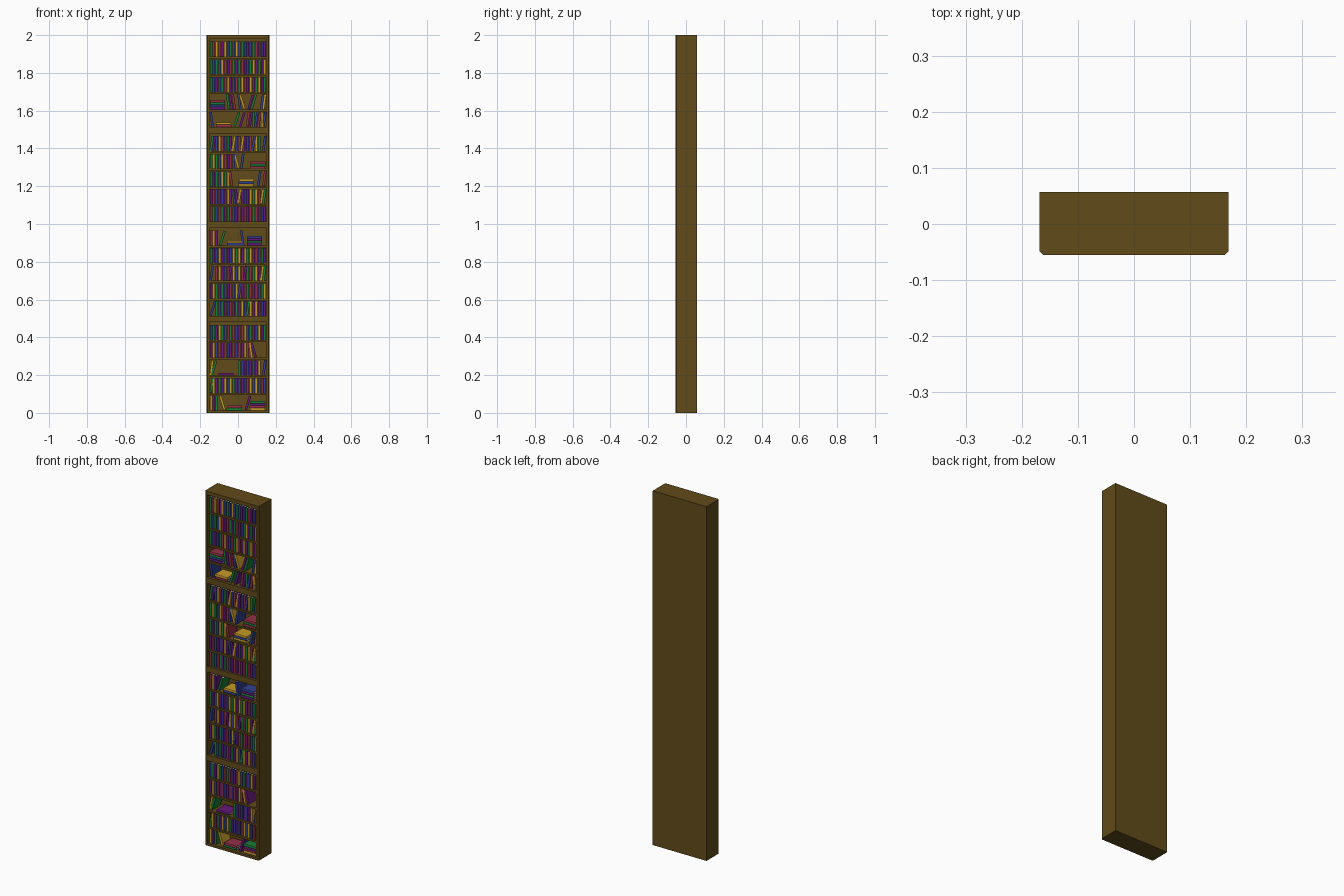
import bpy, bmesh, math, random
from mathutils import Matrix

if "Cube" in bpy.data.objects:
    bpy.data.objects.remove(bpy.data.objects["Cube"])

random.seed(4)
HW, YF, YB = 0.168, -0.055, 0.057        # case half width, front, back
SIDE, CH = 0.017, 0.006                  # side panel thickness, front chamfer
INNER = HW - SIDE
BAY, PITCH, BASE, TOP = 0.5, 0.0933, 0.013, 0.02
BW, BH, BD = 0.0125, 0.079, 0.075        # book thickness, height, depth


def material(name, rgb):
    m = bpy.data.materials.new(name)
    m.diffuse_color = (*rgb, 1)
    m.use_nodes = True
    m.node_tree.nodes["Principled BSDF"].inputs["Base Color"].default_value = m.diffuse_color
    return m


def prism(bm, pts, z0, z1, mat=0):
    """Extrude an (x, y) outline from z0 to z1."""
    f = bm.faces.new([bm.verts.new((x, y, z0)) for x, y in pts])
    out = bmesh.ops.extrude_face_region(bm, geom=[f])["geom"]
    for v in out:
        if isinstance(v, bmesh.types.BMVert):
            v.co.z = z1
    for v in out:
        if isinstance(v, bmesh.types.BMVert):
            for g in v.link_faces:
                g.material_index = mat
    f.material_index = mat


def finish(name, bm, mats):
    bmesh.ops.recalc_face_normals(bm, faces=bm.faces)
    me = bpy.data.meshes.new(name)
    bm.to_mesh(me)
    bm.free()
    for m in mats:
        me.materials.append(m)
    return me


def add(name, mesh, matrix=None):
    ob = bpy.data.objects.new(name, mesh)
    if matrix:
        ob.matrix_world = matrix
    bpy.context.collection.objects.link(ob)
    return ob


def part(name, pts, z0, z1):
    bm = bmesh.new()
    prism(bm, pts, z0, z1)
    add(name, finish(name, bm, [wood]))


def rect(x0, x1, y0, y1):
    return [(x0, y0), (x1, y0), (x1, y1), (x0, y1)]


wood = material("wood", (0.12, 0.07, 0.01))
paper = material("paper", (0.55, 0.52, 0.45))
colours = {
    "yellow": (0.55, 0.32, 0.02), "green": (0.01, 0.2, 0.04),
    "purple": (0.13, 0.01, 0.2), "blue": (0.03, 0.05, 0.27),
    "red": (0.28, 0.03, 0.06)}

# Case: side panels with chamfered front corners, back, end boards
for s, n in ((-1, "left"), (1, "right")):
    part(n + "_side", [(s * INNER, YF), (s * (HW - CH), YF), (s * HW, YF + CH),
                       (s * HW, YB), (s * INNER, YB)], 0, 2)
part("back_panel", rect(-INNER, INNER, 0.045, YB), 0, 2)
part("top_board", rect(-INNER, INNER, YF, 0.045), 2 - TOP, 2)
part("bottom_board", rect(-INNER, INNER, YF, 0.045), 0, BASE)
for b in range(4):
    if b:
        part("thick_shelf", rect(-INNER, INNER, YF, 0.045), b * BAY - TOP, b * BAY + BASE)
    for k in range(1, 5):
        z = b * BAY + BASE + k * PITCH
        part("thin_shelf", rect(-INNER, INNER, YF + 0.003, 0.045), z - 0.01, z)


# Book: U-shaped cover with rounded spine (front) and a recessed page block
def book_mesh(name, rgb):
    h, d, t = BW / 2, BD / 2, 0.0013
    cover = [(-h, d), (-h, -d + 0.002), (-h * 0.5, -d), (h * 0.5, -d), (h, -d + 0.002),
             (h, d), (h - t, d), (h - t, -d + 0.004), (-h + t, -d + 0.004), (-h + t, d)]
    bm = bmesh.new()
    prism(bm, cover, -BH / 2, BH / 2)
    prism(bm, rect(-h + t, h - t, -d + 0.004, d - 0.002), -BH / 2 + 0.002, BH / 2 - 0.002, 1)
    return finish(name + "_book", bm, [material(name, rgb), paper])


books = [book_mesh(n, c) for n, c in colours.items()]
last = None


def book(x, z, turn):
    """Place a book centred on x, turned about y, standing on height z."""
    global last
    last = random.choice([b for b in books if b is not last])
    a = math.radians(turn)
    half = (BH * abs(math.cos(a)) + BW * abs(math.sin(a))) / 2
    y = -0.006 + random.uniform(-0.002, 0.002)
    add("book", last, Matrix.Translation((x, y, z + half)) @ Matrix.Rotation(a, 4, "Y"))


# One string per shelf, top to bottom, 20 columns each: i upright, l / r lean
# left / right (capitals lean more), digit = stack of that many, . = empty
rows = [
    "iiiiiiiiiiiiiiiiiiii", "iiiiiiiiiiiiiiiiiiii", "iiiiiiiiiiiiiiiiiiii",
    "4.....lll.lL..RR..rr", "l.2......R.R.rrirrir",
    "rriiiiiiriiriiirii.r", "iiiiiiiiiL.r..3.....", "iiiiiiil..3......r.r",
    "iiiiiiiillriiiiiiirr", "iiiiiiiiiiiiiiiiiiii",
    "iii.R.2....l.4......", "iiiiiiiiiiiiiiiiiiii", "r.iiiiiliiiiriiiiirr",
    "iiiiiiiiiiriiiiiiiii", "R.iiiiiiiiiiiriiiiii",
    "iiiiiiiiiiiiiiiiiiii", "iiiiiiiiiiiiiilL....", "rR.1......iiiiiiii.r",
    "riiiiiiiiiiiiiiiiiii", "iii.L.2......R4....."]
lean = {"i": 0, "l": -8, "r": 8, "L": -17, "R": 17}
COL = 2 * (INNER - 0.001) / 20
for i, row in enumerate(rows):
    bay, k = 3 - i // 5, 4 - i % 5
    z = bay * BAY + BASE + k * PITCH
    for c, ch in enumerate(row):
        x = -INNER + 0.001 + (c + 0.5) * COL
        if ch in lean:
            t = lean[ch]
            edge = INNER - (BH * math.sin(math.radians(abs(t))) + BW) / 2
            book(max(-edge, min(edge, x)), z, t)
        elif ch.isdigit():
            for j in range(int(ch)):
                book(x - COL / 2 + BH / 2 + 0.003 + random.uniform(-0.003, 0.003), z + j * BW, 90)
